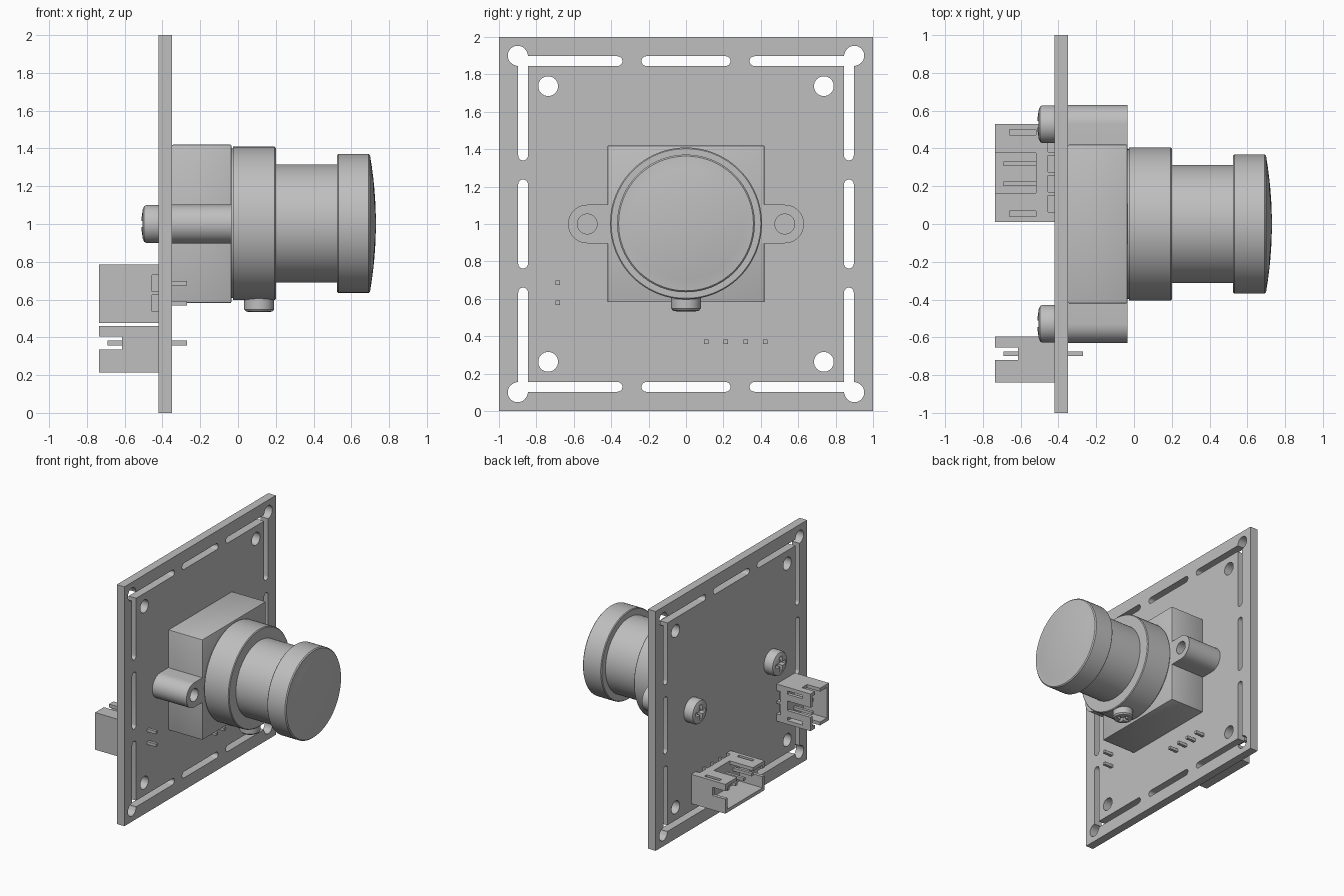
import bpy, bmesh, math
from mathutils import Matrix, Vector

cube = bpy.data.objects.get("Cube")
if cube:
    bpy.data.objects.remove(cube, do_unlink=True)

grey = bpy.data.materials.new("plain_grey")
grey.use_nodes = True
grey.diffuse_color = (0.52, 0.52, 0.52, 1)
grey.node_tree.nodes["Principled BSDF"].inputs["Base Color"].default_value = (0.52, 0.52, 0.52, 1)


def add(name, bm):
    """Turn a bmesh into a grey object with smooth curves and sharp edges."""
    bmesh.ops.recalc_face_normals(bm, faces=bm.faces)
    mesh = bpy.data.meshes.new(name)
    bm.to_mesh(mesh)
    bm.free()
    mesh.materials.append(grey)
    obj = bpy.data.objects.new(name, mesh)
    bpy.context.collection.objects.link(obj)
    return obj


def box(name, xs, ys, zs):
    bm = bmesh.new()
    bmesh.ops.create_cube(bm, size=1)
    lo, hi = (Vector(p) for p in zip(xs, ys, zs))
    for v in bm.verts:
        v.co = [(a + b) / 2 + c * (b - a) for a, b, c in zip(lo, hi, v.co)]
    return add(name, bm)


def lathe(name, profile, centre, axis="X", segments=64):
    """Revolve (distance along axis, radius) points; ends are capped."""
    bm = bmesh.new()
    rings = []
    for d, r in profile:
        ring = []
        for i in range(segments):
            a = 2 * math.pi * i / segments
            ring.append(bm.verts.new((d, r * math.cos(a), r * math.sin(a))))
        rings.append(ring)
    for a, b in zip(rings, rings[1:]):
        for i in range(segments):
            j = (i + 1) % segments
            bm.faces.new((a[i], a[j], b[j], b[i]))
    bm.faces.new(rings[0])
    bm.faces.new(rings[-1])
    if axis == "Z":
        bm.transform(Matrix.Rotation(-math.pi / 2, 4, "Y"))
    bm.transform(Matrix.Translation(centre))
    return add(name, bm)


def slot(name, xs, start, end, radius, steps=12):
    """Round-ended bar between two (y, z) points, extruded along x."""
    bm = bmesh.new()
    angle = math.atan2(end[1] - start[1], end[0] - start[0])
    outline = []
    for (y, z), turn in ((end, -math.pi / 2), (start, math.pi / 2)):
        for i in range(steps + 1):
            a = angle + turn + math.pi * i / steps
            outline.append(bm.verts.new((xs[0], y + radius * math.cos(a), z + radius * math.sin(a))))
    face = bm.faces.new(outline)
    out = bmesh.ops.extrude_face_region(bm, geom=[face])["geom"]
    verts = [g for g in out if isinstance(g, bmesh.types.BMVert)]
    bmesh.ops.translate(bm, verts=verts, vec=(xs[1] - xs[0], 0, 0))
    return add(name, bm)


def bake(obj):
    """Apply all modifiers."""
    bpy.context.view_layer.update()
    graph = bpy.context.evaluated_depsgraph_get()
    mesh = bpy.data.meshes.new_from_object(obj.evaluated_get(graph))
    obj.modifiers.clear()
    obj.data = mesh


def cut(obj, *cutters):
    for c in cutters:
        c.hide_render = True
        mod = obj.modifiers.new("cut", "BOOLEAN")
        mod.operation = "DIFFERENCE"
        mod.solver = "EXACT"
        mod.object = c
    bake(obj)
    for c in cutters:
        bpy.data.objects.remove(c, do_unlink=True)


# Circuit board with mounting holes and break-away slots
BACK, FRONT = -0.42, -0.35
THROUGH = (-0.5, -0.2)
board = box("circuit_board", (BACK, FRONT), (-1, 1), (0, 2))
cutters = []
for sy in (-1, 1):
    for sz in (-1, 1):
        for d in (0.9, 0.737):
            cutters.append(lathe("hole", [(THROUGH[0], 0.053), (THROUGH[1], 0.053)],
                                 (0, sy * d, 1 + sz * d), segments=32))
EDGE, HALF = 0.871, 0.026
for s in (-1, 1):
    for a, b in ((-0.9, -0.366), (-0.212, 0.212), (0.366, 0.9)):
        cutters.append(slot("cutter", THROUGH, (a, 1 + s * EDGE), (b, 1 + s * EDGE), HALF))
        cutters.append(slot("cutter", THROUGH, (s * EDGE, 1 + a), (s * EDGE, 1 + b), HALF))
cut(board, *cutters)

# Lens holder block
holder = box("lens_holder", (FRONT, -0.035), (-0.42, 0.42), (0.582, 1.42))
bevel = holder.modifiers.new("soft_edges", "BEVEL")
bevel.width = 0.006
bevel.segments = 2
bake(holder)

# Ears and their screws, one on each side
for side, s in (("right", -1), ("left", 1)):
    ear = slot(side + "_ear", (FRONT, -0.035), (s * 0.3, 1), (s * 0.528, 1), 0.103, 20)
    cut(ear, lathe("hole", [(-0.25, 0.053), (0.1, 0.053)], (0, s * 0.528, 1), segments=32))
    head = [(BACK, 0.1), (-0.485, 0.1), (-0.497, 0.094), (-0.505, 0.075), (-0.51, 0.04)]
    screw = lathe(side + "_screw", head, (0, s * 0.528, 1), segments=40)
    y = s * 0.528
    cut(screw,
        box("cutter", (-0.6, -0.465), (y - 0.062, y + 0.062), (0.984, 1.016)),
        box("cutter", (-0.6, -0.465), (y - 0.016, y + 0.016), (0.938, 1.062)))

# Lens: holder ring, barrel and domed front cap
AXIS = (0, 0, 1.003)
lathe("lens_ring", [(-0.05, 0.396), (-0.026, 0.396), (-0.026, 0.406), (0.194, 0.406),
                    (0.2, 0.4), (0.2, 0.2)], AXIS, segments=96)
lathe("lens_barrel", [(0.15, 0.313), (0.55, 0.313)], AXIS, segments=96)
dome = [(0.7 + 0.03 * (1 - (r / 0.355) ** 2), r) for r in (0.355, 0.3, 0.24, 0.18, 0.12, 0.06, 0.01)]
lathe("lens_cap", [(0.525, 0.3), (0.525, 0.362), (0.531, 0.368), (0.692, 0.368), (0.7, 0.36)] + dome,
      AXIS, segments=96)

# Focus locking screw under the ring
lock = lathe("locking_screw", [(0.533, 0.05), (0.537, 0.07), (0.548, 0.079), (0.65, 0.079)],
             (0.112, 0, 0), "Z", 40)
cut(lock,
    box("cutter", (0.062, 0.162), (-0.013, 0.013), (0.5, 0.565)),
    box("cutter", (0.099, 0.125), (-0.05, 0.05), (0.5, 0.565)))


def connector(name, us, vs, pins, pin_v, key, upright):
    """Open-ended header; u runs along the pin row, v towards the keyed wall."""
    def part(label, xs, u, v):
        return box(label, xs, *((v, u) if upright else (u, v)))

    OPEN, FLOOR, WALL = -0.735, -0.52, 0.028
    far = OPEN - 0.1
    shell = part(name + "_shell", (OPEN, BACK), us, vs)
    top = (vs[1] - WALL - 0.01, vs[1] + 0.1)
    mid = sum(us) / 2
    tools = [
        part("cavity", (far, FLOOR), (us[0] + WALL, us[1] - WALL), (vs[0] + WALL, vs[1] - WALL)),
        part("end_slots", (far, -0.615), (us[0] - 0.1, us[1] + 0.1), (pin_v - 0.034, pin_v + 0.034)),
        part("key", (far, FLOOR), (mid - key, mid + key), top),
    ]
    for u in (us[0] + 0.045, us[1] - 0.045):
        tools.append(part("thin_slot", (-0.66, FLOOR), (u - 0.014, u + 0.014), top))
    # Small relief windows beside each pin at the base
    for p in pins:
        for v in ((vs[0] - 0.1, vs[0] + 0.04), (vs[1] - 0.04, vs[1] + 0.1)):
            tools.append(part("window", (-0.455, -0.4), (p - 0.044, p + 0.044), v))
    cut(shell, *tools)
    for i, p in enumerate(pins):
        part(f"{name}_pin_{i + 1}", (-0.69, -0.27), (p - 0.012, p + 0.012), (pin_v - 0.012, pin_v + 0.012))


connector("four_pin_header", (0.01, 0.53), (0.215, 0.46),
          [0.107 + 0.106 * i for i in range(4)], 0.37, 0.105, False)
connector("two_pin_header", (0.475, 0.785), (-0.838, -0.595),
          [0.58, 0.686], -0.687, 0.04, True)

# Smooth curved surfaces while keeping edges crisp
for obj in bpy.context.collection.objects:
    if obj.type == "MESH" and grey.name in obj.data.materials:
        obj.data.shade_smooth()
        obj.data.set_sharp_from_angle(angle=math.radians(30))
